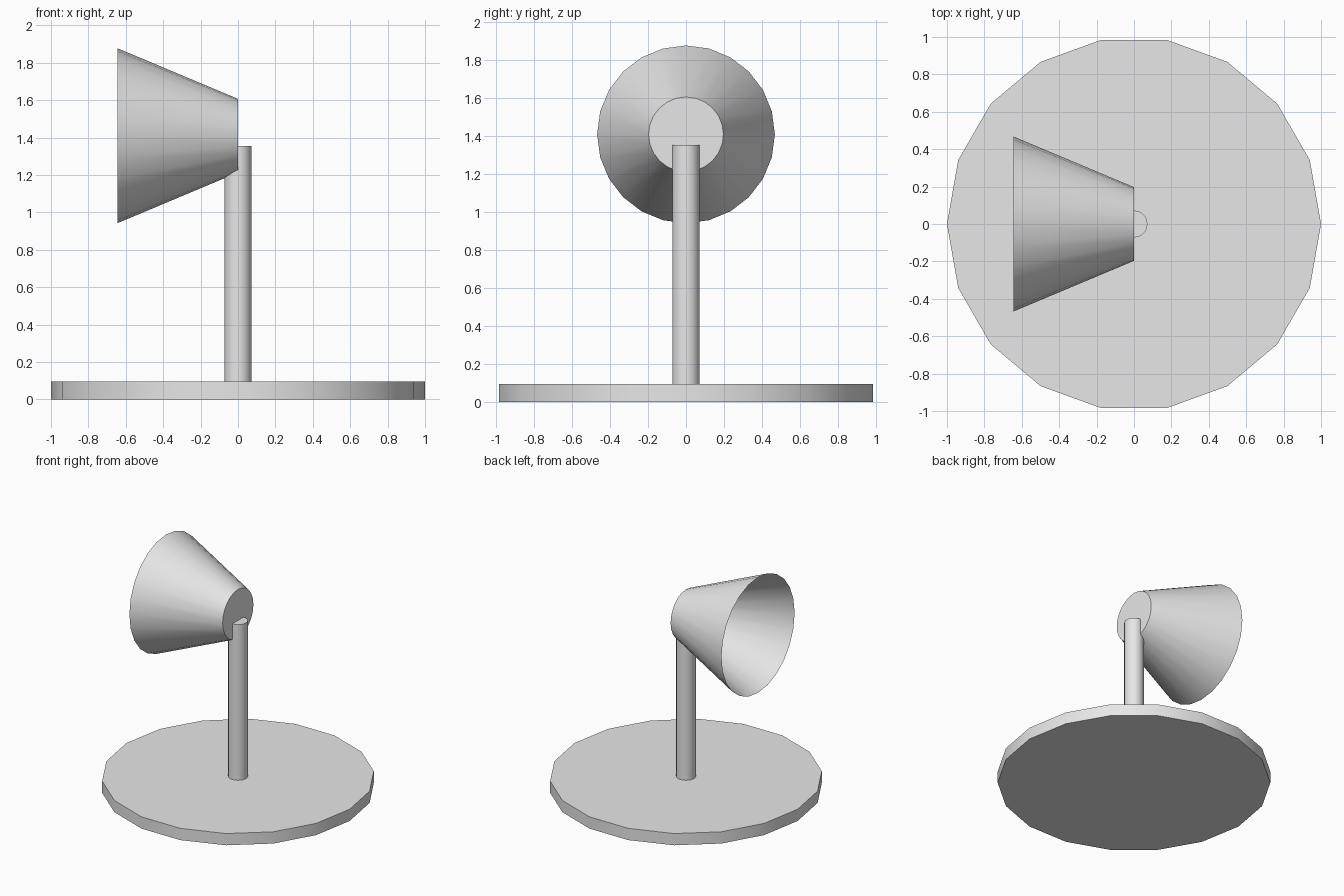
import bpy, bmesh
from math import cos, sin, tau, radians
from mathutils import Matrix

cube = bpy.data.objects.get("Cube")
if cube:
    bpy.data.objects.remove(cube, do_unlink=True)

grey = bpy.data.materials.new("light grey")
grey.use_nodes = True
colour = (0.8, 0.8, 0.8, 1)
grey.diffuse_color = colour
grey.node_tree.nodes["Principled BSDF"].inputs["Base Color"].default_value = colour


def turned(name, sides, start, end, start_radius, end_radius,
           matrix=Matrix(), open_end=False):
    """Straight or tapered round part along local z, first corner on local x."""
    bm = bmesh.new()
    rings = [[bm.verts.new((r * cos(tau * i / sides), r * sin(tau * i / sides), z))
              for i in range(sides)]
             for z, r in ((start, start_radius), (end, end_radius))]
    low, high = rings
    for i in range(sides):
        j = (i + 1) % sides
        bm.faces.new((low[i], low[j], high[j], high[i]))
    bm.faces.new(low[::-1])
    if not open_end:
        bm.faces.new(high)
    bm.transform(matrix)
    mesh = bpy.data.meshes.new(name)
    bm.to_mesh(mesh)
    bm.free()
    mesh.materials.append(grey)
    obj = bpy.data.objects.new(name, mesh)
    bpy.context.collection.objects.link(obj)
    bpy.ops.object.select_all(action="DESELECT")
    obj.select_set(True)
    bpy.context.view_layer.objects.active = obj
    bpy.ops.object.shade_smooth_by_angle(angle=radians(30))
    return obj


# Faceted disc foot
turned("base", 18, 0, 0.095, 1, 1)

# Upright post, reaching into the back of the shade
turned("post", 24, 0.05, 1.355, 0.072, 0.072)

# Thin flared shade, closed at the back and open towards -x
aim = Matrix.Translation((0, 0, 1.41)) @ Matrix.Rotation(radians(-90), 4, "Y")
turned("lamp_shade", 24, 0, 0.645, 0.197, 0.468, aim, open_end=True)
